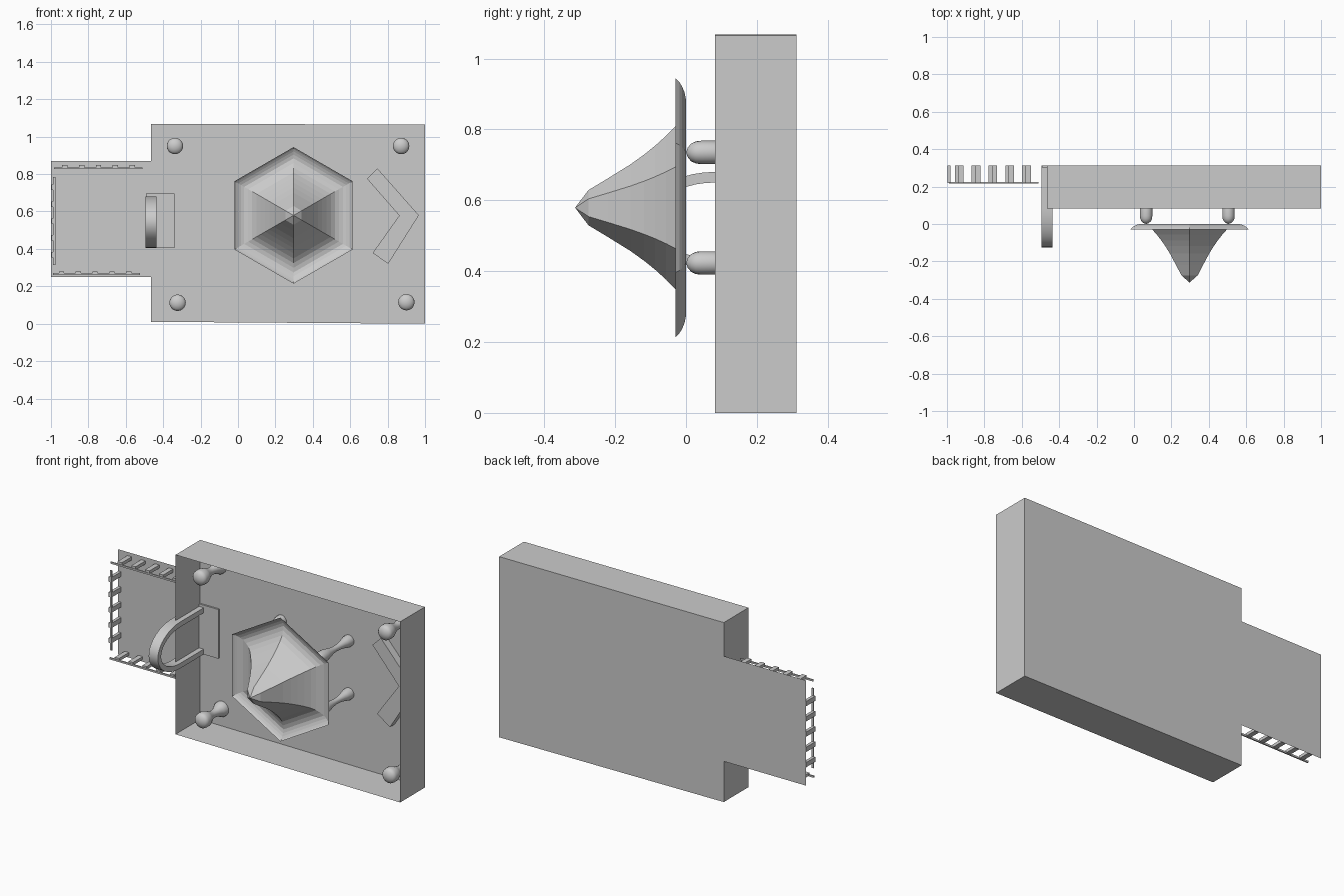
import bpy, bmesh, math
from mathutils import Vector

cube = bpy.data.objects.get("Cube")
if cube:
    bpy.data.objects.remove(cube)

stone = bpy.data.materials.new("light_grey_stone")
stone.use_nodes = True
GREY = (0.6, 0.6, 0.6, 1)
stone.diffuse_color = GREY
stone.node_tree.nodes["Principled BSDF"].inputs["Base Color"].default_value = GREY

FLOOR_Y = 0.312   # ground plane of the courtyard
WALL_Y = 0.082    # open edge of the walls


def finish(name, bm, smooth=False):
    mesh = bpy.data.meshes.new(name)
    bm.normal_update()
    bm.to_mesh(mesh)
    bm.free()
    mesh.materials.append(stone)
    obj = bpy.data.objects.new(name, mesh)
    bpy.context.collection.objects.link(obj)
    if smooth:
        bpy.ops.object.select_all(action='DESELECT')
        obj.select_set(True)
        bpy.context.view_layer.objects.active = obj
        bpy.ops.object.shade_smooth_by_angle(angle=math.radians(50))
    return obj


def box(name, x, y, z):
    """Box from (min, max) ranges."""
    bm = bmesh.new()
    bmesh.ops.create_cube(bm, size=1)
    for v in bm.verts:
        v.co = Vector([(lo + hi) / 2 + c * (hi - lo)
                       for c, (lo, hi) in zip(v.co, (x, y, z))])
    return finish(name, bm)


def prism(name, outline, offset):
    """Closed solid made by sweeping a flat outline along an offset."""
    bm = bmesh.new()
    face = bm.faces.new([bm.verts.new(p) for p in outline])
    out = bmesh.ops.extrude_face_region(bm, geom=[face], use_keep_orig=True)
    moved = [g for g in out["geom"] if isinstance(g, bmesh.types.BMVert)]
    bmesh.ops.translate(bm, vec=offset, verts=moved)
    bmesh.ops.recalc_face_normals(bm, faces=bm.faces)
    return finish(name, bm)


def turned(name, profile, cx, cz, sides, start=0.0, smooth=False):
    """Lathe a (radius, y) profile around an axis parallel to y."""
    bm = bmesh.new()
    rings = []
    for r, y in profile:
        count = sides if r else 1
        ring = [bm.verts.new((cx + r * math.cos(start + math.tau * i / sides), y,
                              cz + r * math.sin(start + math.tau * i / sides)))
                for i in range(count)]
        rings.append(ring)
    for a, b in zip(rings, rings[1:]):
        for i in range(sides):
            j = (i + 1) % sides
            quad = [a[i % len(a)], a[j % len(a)], b[j % len(b)], b[i % len(b)]]
            bm.faces.new(list(dict.fromkeys(quad)))
    bmesh.ops.recalc_face_normals(bm, faces=bm.faces)
    return finish(name, bm, smooth)


# Courtyard: floor sheet with upright walls, open towards the front
corners = [(-0.465, 0.01), (1, 0), (1, 1.065), (-0.465, 1.068)]
bm = bmesh.new()
back = [bm.verts.new((x, FLOOR_Y, z)) for x, z in corners]
rim = [bm.verts.new((x, WALL_Y, z)) for x, z in corners]
bm.faces.new(back[::-1])
for i in range(4):
    j = (i + 1) % 4
    bm.faces.new((back[i], back[j], rim[j], rim[i]))
finish("courtyard_walls", bm)

# Terrace sheet beside the courtyard
bm = bmesh.new()
bm.faces.new([bm.verts.new((x, FLOOR_Y, z)) for x, z in
              ((-1, 0.25), (-1, 0.87), (-0.465, 0.87), (-0.465, 0.25))])
finish("terrace_floor", bm)

# Terrace railings: thin rails on short flat posts
RAIL = (0.217, 0.225)
POST = (0.22, FLOOR_Y)
box("upper_rail", (-0.985, -0.51), RAIL, (0.826, 0.836))
box("lower_rail", (-0.99, -0.525), RAIL, (0.26, 0.27))
box("end_rail", (-0.988, -0.976), RAIL, (0.315, 0.785))
for i in range(5):
    x = -0.94 + 0.09 * i
    box("upper_post", (x, x + 0.028), POST, (0.83, 0.849))
    x -= 0.018
    box("lower_post", (x, x + 0.028), POST, (0.263, 0.28))
    z = 0.355 + 0.09 * i
    box("end_post", (-0.998, -0.98), POST, (z, z + 0.028))

# Gate arch with its threshold slab
def arch_curve(half, depth, steps=20):
    pts = [(half, FLOOR_Y)]
    for i in range(steps + 1):
        a = math.pi * i / steps
        pts.append((half * math.cos(a), WALL_Y - depth * math.sin(a)))
    return pts + [(-half, FLOOR_Y)]


outer, inner = arch_curve(0.137, 0.207), arch_curve(0.107, 0.177)
bm = bmesh.new()
rows = [[bm.verts.new((x, y, 0.543 + h)) for h, y in line]
        for x, line in ((-0.495, outer), (-0.435, outer), (-0.435, inner), (-0.495, inner))]
for k in range(4):
    a, b = rows[k], rows[(k + 1) % 4]
    for i in range(len(a) - 1):
        bm.faces.new((a[i], a[i + 1], b[i + 1], b[i]))
for end in (0, -1):
    bm.faces.new([row[end] for row in rows])
bmesh.ops.recalc_face_normals(bm, faces=bm.faces)
finish("gate_arch", bm, smooth=True)
box("gate_threshold", (-0.493, -0.34), (0.302, FLOOR_Y), (0.405, 0.695))

# Angled bench
bench = [(0.69, 0.775), (0.745, 0.83), (0.967, 0.58), (0.803, 0.32),
         (0.72, 0.378), (0.862, 0.578)]
prism("angled_bench", [(x, FLOOR_Y, z) for x, z in bench], (0, -0.045, 0))

# Six-sided pavilion roof with upturned eaves
roof = [(0, -0.313), (0.05, -0.275), (0.083, -0.22), (0.122, -0.157), (0.15, -0.118),
        (0.175, -0.087), (0.203, -0.056), (0.23, -0.03), (0.255, -0.013), (0.28, -0.004),
        (0.305, 0), (0.325, -0.004), (0.342, -0.011), (0.355, -0.019), (0.365, -0.029)]
turned("pavilion_roof", roof, 0.297, 0.579, 6, start=math.pi / 2)

# Waisted pillars with round heads: radius and position along the length
pillar = [(0, 0), (0.4, 0.015), (0.75, 0.045), (0.95, 0.09), (1, 0.14), (1, 0.26),
          (0.85, 0.34), (0.6, 0.46), (0.48, 0.58), (0.55, 0.72), (0.8, 0.85),
          (1, 0.93), (1, 1)]


def add_pillar(name, x, z, radius, top):
    turned(name, [(r * radius, top + t * (FLOOR_Y - top)) for r, t in pillar],
           x, z, 20, smooth=True)


for x in (0.065, 0.505):
    for z in (0.423, 0.735):
        add_pillar("pavilion_pillar", x, z, 0.033, 0.0)
for x, z in ((-0.337, 0.95), (0.872, 0.95), (-0.323, 0.112), (0.9, 0.115)):
    add_pillar("corner_pillar", x, z, 0.044, 0.1)
